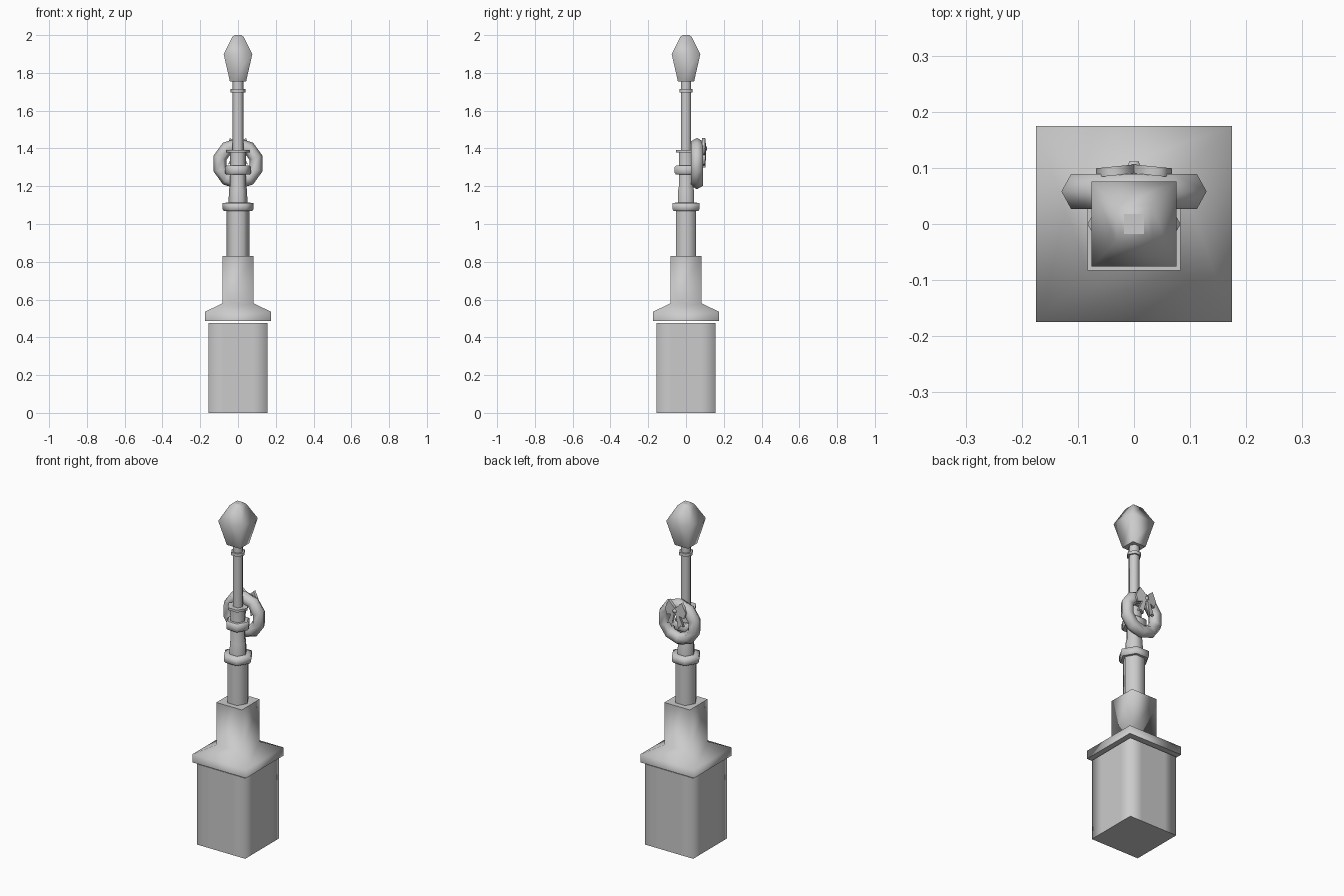
import bpy, bmesh, math

cube = bpy.data.objects.get("Cube")
if cube:
    bpy.data.objects.remove(cube, do_unlink=True)

grey = bpy.data.materials.new("plain grey")
grey.use_nodes = True
grey.diffuse_color = (0.6, 0.6, 0.6, 1)
grey.node_tree.nodes["Principled BSDF"].inputs["Base Color"].default_value = grey.diffuse_color


def finish(name, bm):
    """Turn a bmesh into a smooth-shaded grey object."""
    bmesh.ops.recalc_face_normals(bm, faces=bm.faces)
    for f in bm.faces:
        f.smooth = True
    mesh = bpy.data.meshes.new(name)
    bm.to_mesh(mesh)
    bm.free()
    mesh.materials.append(grey)
    obj = bpy.data.objects.new(name, mesh)
    bpy.context.collection.objects.link(obj)
    return obj


HEX = [(math.cos(i * math.pi / 3), math.sin(i * math.pi / 3)) for i in range(6)]
SQUARE = [(-1, -1), (1, -1), (1, 1), (-1, 1)]
# square whose sides carry two extra points
SPLIT_SQUARE = []
for i, (ax, ay) in enumerate(SQUARE):
    bx, by = SQUARE[(i + 1) % 4]
    SPLIT_SQUARE += [(ax + (bx - ax) * t, ay + (by - ay) * t) for t in (0, 0.25, 0.75)]


def loft(name, outline, profile):
    """Stack scaled copies of an outline; profile is (radius, height) pairs."""
    bm = bmesh.new()
    rings = [[bm.verts.new((x * r, y * r, z)) for x, y in outline] for r, z in profile]
    n = len(outline)
    for low, high in zip(rings, rings[1:]):
        for i in range(n):
            j = (i + 1) % n
            bm.faces.new((low[i], low[j], high[j], high[i]))
    for ring in (rings[0], rings[-1]):
        end = bm.faces.new(ring)
        for e in end.edges:
            e.smooth = False
    return finish(name, bm)


# Pedestal
loft("base_block", SPLIT_SQUARE, [(0.157, 0), (0.157, 0.475)])
loft("pedestal_cap", SQUARE,
     [(0.175, 0.487), (0.175, 0.535), (0.083, 0.58), (0.083, 0.83)])

# Post and its collars
loft("lower_column", HEX, [(0.061, 0.82), (0.061, 1.08)])
loft("column_collar", HEX, [(0.076, 1.07), (0.083, 1.08), (0.083, 1.11), (0.05, 1.115)])
loft("middle_post", HEX, [(0.05, 1.11), (0.048, 1.18), (0.043, 1.2), (0.043, 1.385)])
loft("middle_collar", HEX, [(0.062, 1.262), (0.069, 1.27), (0.069, 1.302), (0.06, 1.31)])
loft("thin_ring", HEX, [(0.06, 1.378), (0.06, 1.392)])
loft("upper_post", HEX, [(0.03, 1.38), (0.03, 1.76)])
loft("upper_collar", HEX, [(0.04, 1.697), (0.04, 1.715)])

# Lantern
loft("lantern", SQUARE,
     [(0.043, 1.755), (0.076, 1.9), (0.032, 1.988), (0.018, 2.0)])

# Wreath: ten-sided ring with a six-sided section
MAJOR, MINOR, SIDES = 0.1, 0.036, 10
bm = bmesh.new()
rings = []
for i in range(SIDES):
    a = math.pi / 2 + i * math.tau / SIDES
    rings.append([bm.verts.new(((MAJOR + MINOR * c) * math.cos(a), 0.058 + MINOR * s,
                                1.32 + (MAJOR + MINOR * c) * math.sin(a))) for c, s in HEX])
for i in range(SIDES):
    a, b = rings[i], rings[(i + 1) % SIDES]
    for j in range(6):
        k = (j + 1) % 6
        bm.faces.new((a[j], a[k], b[k], b[j]))
finish("wreath", bm)


def bow_piece(name, outline, side):
    """Slab from an (x, z) outline, leaning back towards the wreath at its outer end."""
    bm = bmesh.new()
    layers = []
    for y in (0.09, 0.106):
        layers.append([bm.verts.new((side * x, y - 0.1 * x, z)) for x, z in outline])
    n = len(outline)
    for i in range(n):
        j = (i + 1) % n
        bm.faces.new((layers[0][i], layers[0][j], layers[1][j], layers[1][i]))
    for layer in layers:
        end = bm.faces.new(layer)
        for e in end.edges:
            e.smooth = False
    return finish(name, bm)


# Bow
for side, word in ((1, "left"), (-1, "right")):
    bow_piece("bow_loop_" + word,
              [(0, 1.385), (0.055, 1.365), (0.068, 1.4), (0.042, 1.455), (0, 1.415)], side)
    bow_piece("bow_tail_" + word,
              [(0, 1.405), (0.018, 1.395), (0.052, 1.315), (0.035, 1.32), (0.022, 1.3)], side)

bm = bmesh.new()
bmesh.ops.create_cone(bm, cap_ends=True, segments=6, radius1=0.018, radius2=0.01, depth=0.025)
for v in bm.verts:
    x, y, z = v.co
    v.co = (x, 0.099 + z, 1.4 + y)
finish("bow_knot", bm)
